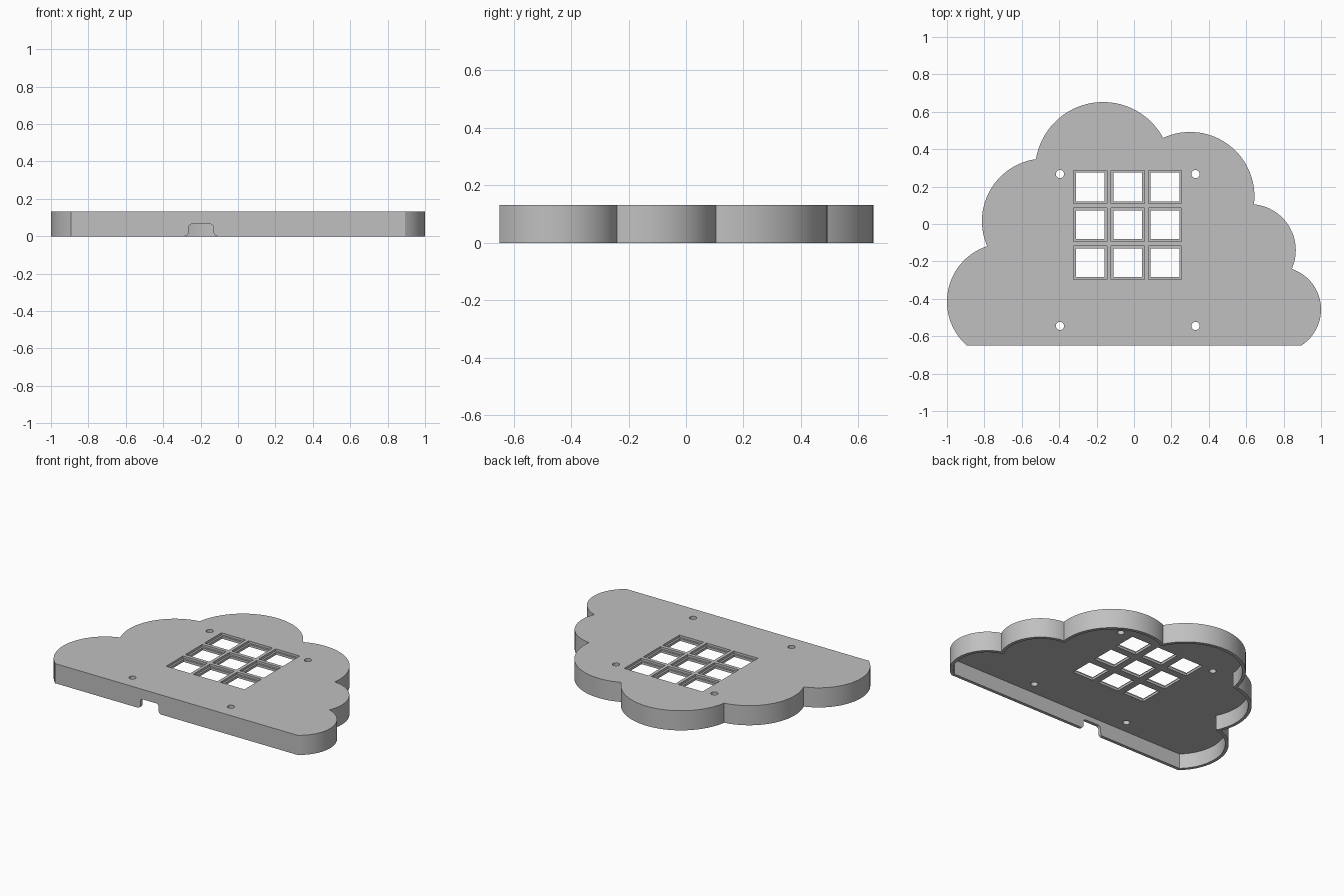
import bpy, bmesh, math
from mathutils import Vector

if "Cube" in bpy.data.objects:
    bpy.data.objects.remove(bpy.data.objects["Cube"], do_unlink=True)

HEIGHT, WALL, PLATE, LEDGE = 0.131, 0.021, 0.031, 0.016
FRONT = -0.65

# Cloud lobes, clockwise from the front: centre x, centre y, radius
LOBES = [(-0.688, -0.415, 0.312), (-0.478, 0.015, 0.335), (-0.165, 0.288, 0.364),
         (0.30, 0.148, 0.344), (0.619, -0.14, 0.246), (0.772, -0.457, 0.228)]


def outer_crossing(a, b):
    """Crossing of two circles on the left of the line from a to b."""
    p, q = Vector(a[:2]), Vector(b[:2])
    d = (q - p).length
    u = (q - p) / d
    along = (d * d + a[2] ** 2 - b[2] ** 2) / (2 * d)
    side = math.sqrt(a[2] ** 2 - along ** 2)
    return p + u * along + Vector((-u.y, u.x)) * side


def cloud(inset):
    """Outline of the lobes, cut straight at the front, moved inwards."""
    lobes = [(x, y, r - inset) for x, y, r in LOBES]
    base = FRONT + inset

    def on_front(lobe, sign):
        x, y, r = lobe
        return Vector((x + sign * math.sqrt(r * r - (base - y) ** 2), base))

    joints = [on_front(lobes[0], -1)]
    joints += [outer_crossing(a, b) for a, b in zip(lobes, lobes[1:])]
    joints.append(on_front(lobes[-1], 1))
    points = [joints[0]]
    for (x, y, r), start, end in zip(lobes, joints, joints[1:]):
        a0 = math.atan2(start.y - y, start.x - x)
        sweep = (a0 - math.atan2(end.y - y, end.x - x)) % math.tau
        steps = max(8, round(sweep / math.radians(4)))
        for i in range(1, steps + 1):
            a = a0 - sweep * i / steps
            points.append(Vector((x + r * math.cos(a), y + r * math.sin(a))))
    return points


def arc(x, y, r, start, end, steps=6):
    angles = [math.radians(start + (end - start) * i / steps) for i in range(steps + 1)]
    return [(x + r * math.cos(a), y + r * math.sin(a)) for a in angles]


def square(x, y, size):
    h = size / 2
    return [(x - h, y - h), (x + h, y - h), (x + h, y + h), (x - h, y + h)]


def prisms(name, outlines, low, high, upright=False):
    """Extrude outlines along z, or along y when upright."""
    bm = bmesh.new()
    for outline in outlines:
        verts = [bm.verts.new((p[0], low, p[1]) if upright else (p[0], p[1], low))
                 for p in outline]
        face = bm.faces.new(verts)
        new = bmesh.ops.extrude_face_region(bm, geom=[face])["geom"]
        move = (0, high - low, 0) if upright else (0, 0, high - low)
        bmesh.ops.translate(bm, vec=move,
                            verts=[v for v in new if isinstance(v, bmesh.types.BMVert)])
    bmesh.ops.recalc_face_normals(bm, faces=bm.faces)
    mesh = bpy.data.meshes.new(name)
    bm.to_mesh(mesh)
    bm.free()
    obj = bpy.data.objects.new(name, mesh)
    bpy.context.collection.objects.link(obj)
    return obj


# Solid cloud body
case = prisms("cloud_case", [cloud(0)], 0, HEIGHT)

# Key sockets: shallow recess around a smaller through hole
centres = [(-0.234 + 0.2 * i, 0.198 - 0.2025 * j) for i in range(3) for j in range(3)]
recesses = [square(x, y, 0.178) for x, y in centres]
holes = [square(x, y, 0.153) for x, y in centres]
screws = [arc(x, y, 0.022, 0, 345, 23) for x in (-0.396, 0.329) for y in (-0.545, 0.267)]

# Cable notch with rounded top and flared foot
right = arc(-0.11, 0.02, 0.02, 270, 180) + arc(-0.15, 0.045, 0.02, 0, 90)
left = [(-0.395 - x, z) for x, z in reversed(right)]
notch = right + left + [(left[-1][0], -0.05), (right[0][0], -0.05)]

cutters = [
    prisms("cavity_cutter", [cloud(WALL)], -0.1, HEIGHT - PLATE),
    prisms("recess_cutter", recesses, HEIGHT - PLATE + LEDGE, HEIGHT + 0.1),
    prisms("hole_cutter", holes + screws, HEIGHT - PLATE - 0.03, HEIGHT + 0.1),
    prisms("notch_cutter", [notch], FRONT - 0.1, FRONT + WALL + 0.02, upright=True),
]
bpy.context.view_layer.objects.active = case
case.select_set(True)
for cutter in cutters:
    cutter.hide_render = True
    cut = case.modifiers.new(cutter.name, "BOOLEAN")
    cut.operation, cut.solver, cut.object = "DIFFERENCE", "EXACT", cutter
    bpy.ops.object.modifier_apply(modifier=cut.name)
    bpy.data.objects.remove(cutter, do_unlink=True)

# Single grey plastic
grey = bpy.data.materials.new("grey_plastic")
grey.use_nodes = True
colour = (0.53, 0.53, 0.53, 1)
grey.diffuse_color = colour
grey.node_tree.nodes["Principled BSDF"].inputs["Base Color"].default_value = colour
case.data.materials.clear()
case.data.materials.append(grey)
bpy.ops.object.shade_smooth_by_angle(angle=math.radians(25))
